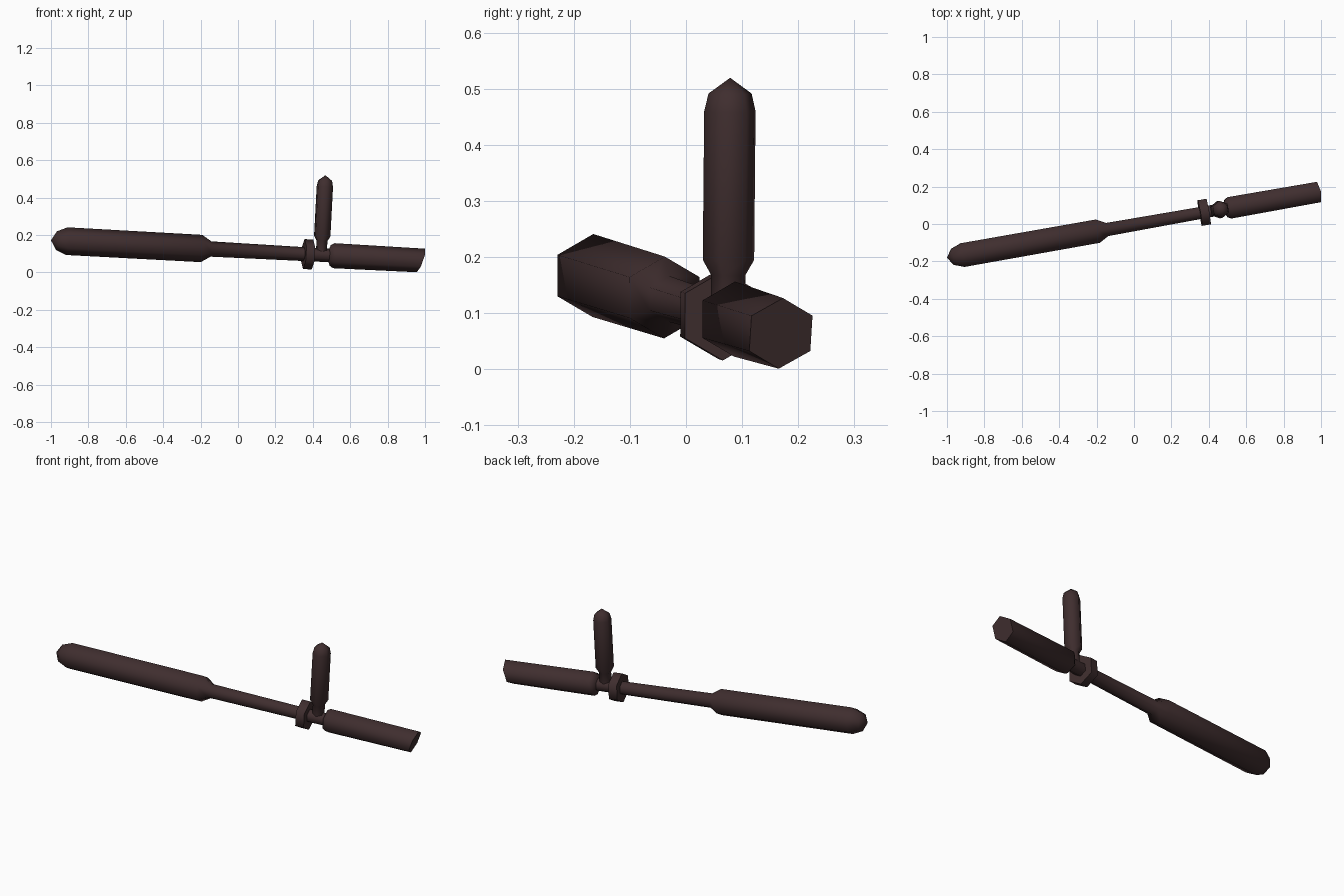
import bpy, bmesh, math
from mathutils import Vector

if "Cube" in bpy.data.objects:
    bpy.data.objects.remove(bpy.data.objects["Cube"])

wood = bpy.data.materials.new("dark_brown_wood")
wood.diffuse_color = (0.05, 0.027, 0.028, 1)
wood.use_nodes = True
wood.node_tree.nodes["Principled BSDF"].inputs["Base Color"].default_value = wood.diffuse_color

# Shaft frame: "along" runs down the shaft (one unit per unit of x)
along = Vector((1, 0.177, -0.0545))
origin = Vector((0, -0.004, 0.1174))
axis = along.normalized()
up = (Vector((0, 0, 1)) - axis * axis.z).normalized()
side = axis.cross(up).normalized()


def hex_turned(name, base, step, a, b, profile, slant=None):
    """Sweep hexagon rings (position, radius) along step; radius 0 is a point."""
    bm = bmesh.new()
    rings = []
    for t, r in profile:
        c = base + step * t
        if r == 0:
            rings.append([bm.verts.new(c)])
        else:
            rings.append([bm.verts.new(c + a * r * math.cos(k * math.pi / 3)
                                       + b * r * math.sin(k * math.pi / 3)) for k in range(6)])
    if slant:
        # slide the last ring along the shaft onto a slanted plane x = p + q*y + s*z
        p, q, s = slant
        for v in rings[-1]:
            gap = p + q * v.co.y + s * v.co.z - v.co.x
            v.co += along * (gap / (along.x - q * along.y - s * along.z))
    for lo, hi in zip(rings, rings[1:]):
        for k in range(6):
            j = (k + 1) % 6
            if len(lo) == 1:
                bm.faces.new((lo[0], hi[k], hi[j]))
            elif len(hi) == 1:
                bm.faces.new((lo[k], lo[j], hi[0]))
            else:
                bm.faces.new((lo[k], lo[j], hi[j], hi[k]))
    for ring in (rings[0], rings[-1]):
        if len(ring) == 6:
            bm.faces.new(ring)
    bmesh.ops.recalc_face_normals(bm, faces=bm.faces[:])
    me = bpy.data.meshes.new(name)
    bm.to_mesh(me)
    bm.free()
    me.materials.append(wood)
    ob = bpy.data.objects.new(name, me)
    bpy.context.collection.objects.link(ob)
    bpy.ops.object.select_all(action='DESELECT')
    ob.select_set(True)
    bpy.context.view_layer.objects.active = ob
    bpy.ops.object.shade_smooth_by_angle(angle=math.radians(62))
    return ob


# Long shaft: pointed striking end, thin middle, thicker short end cut at a slant
hex_turned("shaft", origin, along, up, side,
           [(-1.0, 0), (-0.97, 0.05), (-0.915, 0.074), (-0.195, 0.073), (-0.145, 0.041),
            (0.36, 0.037), (0.485, 0.036), (0.493, 0.055), (0.512, 0.067), (0.98, 0.064)],
           slant=(0.989, -0.2, 0.36))

# Collar ring beside the handle
hex_turned("collar", origin, along, up, side, [(0.352, 0.08), (0.398, 0.08)])

# Upright side handle with narrow neck and pointed top
hex_turned("side_handle", origin + along * 0.445, up, side, axis,
           [(0, 0.031), (0.075, 0.031), (0.102, 0.0465), (0.367, 0.0465),
            (0.399, 0.039), (0.427, 0)])
